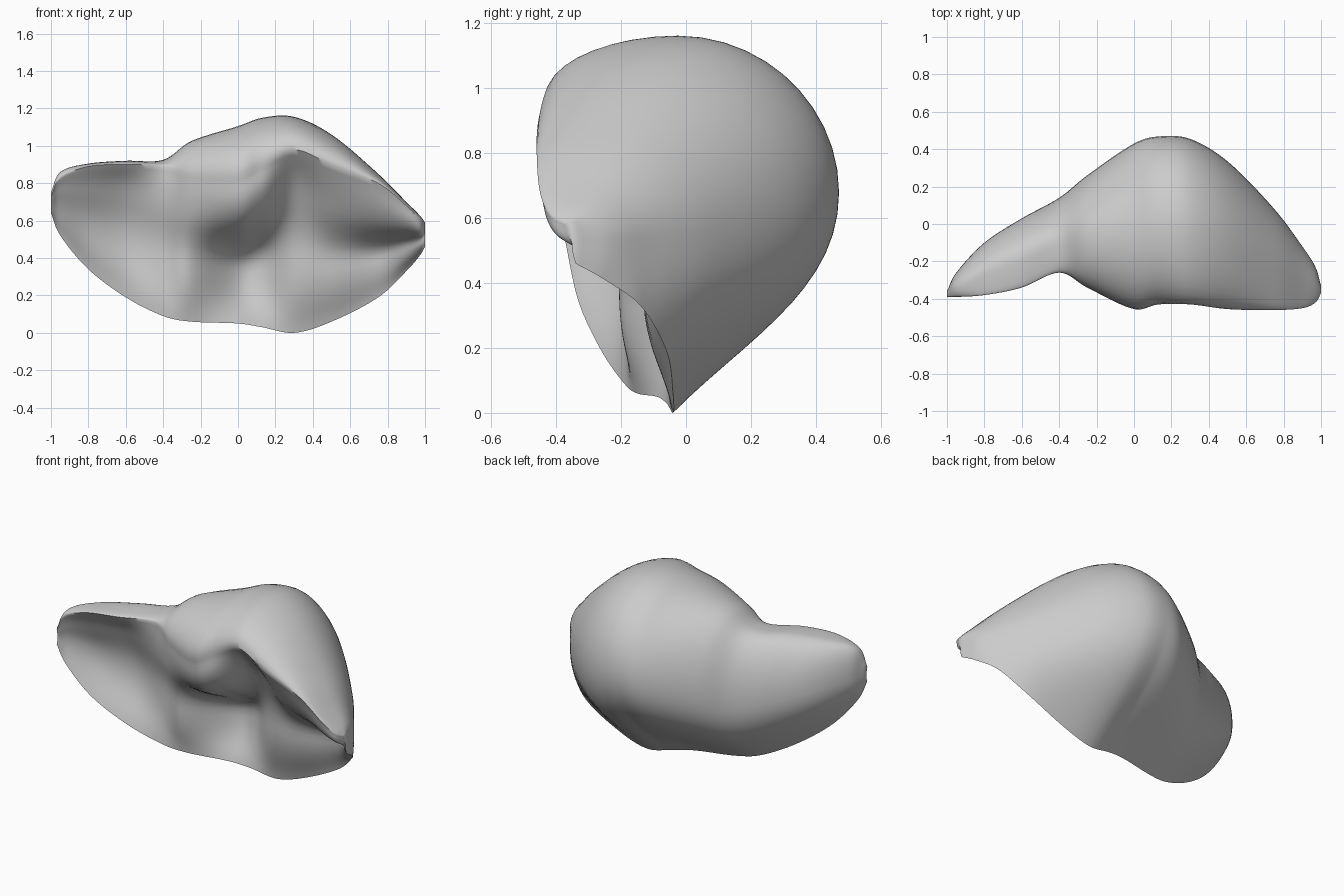
import bpy, bmesh, math
from mathutils import Vector
from mathutils.geometry import interpolate_bezier

cube = bpy.data.objects.get("Cube")
if cube:
    bpy.data.objects.remove(cube, do_unlink=True)

# Stations along the shell: x, bottom rim (y, z), back y, top z,
# front rim (y, z), inner fold (y, z), hollow y
STATIONS = [
    (-1, -.39, .64, -.36, .75, -.39, .73, -.385, .71, -.38),
    (-.95, -.37, .52, -.26, .86, -.39, .83, -.36, .76, -.33),
    (-.8, -.33, .34, -.1, .905, -.38, .89, -.3, .76, -.23),
    (-.6, -.26, .19, .03, .92, -.34, .9, -.24, .75, -.16),
    (-.4, -.19, .09, .14, .925, -.26, .89, -.24, .7, -.17),
    (-.25, -.15, .06, .26, 1.025, -.34, .85, -.31, .65, -.2),
    (0, -.09, .05, .43, 1.105, -.455, .85, -.38, .62, -.01),
    (.13, -.06, .03, .468, 1.15, -.43, .91, -.37, .68, -.01),
    (.3, -.04, 0, .455, 1.155, -.43, .98, -.25, .74, -.12),
    (.5, -.04, .06, .335, 1.06, -.455, .9, -.3, .66, -.13),
    (.75, -.06, .19, .08, .85, -.46, .8, -.35, .6, -.12),
    (.9, -.14, .33, -.12, .7, -.45, .68, -.4, .57, -.23),
    (.97, -.25, .41, -.23, .63, -.42, .61, -.4, .55, -.32),
    (1, -.34, .46, -.33, .59, -.37, .58, -.36, .55, -.35),
]
STEPS = 8


def blend_stations():
    """Smoothly interpolate every column, allowing for uneven spacing."""
    last = len(STATIONS) - 1
    knots = [0]
    for a, b in zip(STATIONS, STATIONS[1:]):
        knots.append(knots[-1] + math.sqrt(math.dist(a, b)))

    def slope(i, col):
        lo, hi = max(i - 1, 0), min(i + 1, last)
        return (STATIONS[hi][col] - STATIONS[lo][col]) / (knots[hi] - knots[lo])

    rows = []
    for i in range(last):
        gap = knots[i + 1] - knots[i]
        for s in range(STEPS):
            t = s / STEPS
            h = t * t * (3 - 2 * t)
            m, n = t * (1 - t) ** 2 * gap, t * t * (t - 1) * gap
            rows.append([q + (r - q) * h + slope(i, c) * m + slope(i + 1, c) * n
                         for c, (q, r) in enumerate(zip(STATIONS[i], STATIONS[i + 1]))])
    rows.append(list(STATIONS[last]))
    return rows


def section(row):
    """Closed outline: round the back, over the top, into the hollow."""
    x, yb, zb, yk, zt, yf, zf, yg, zg, yi = row
    # The narrow wing is fuller low down than the main bulge
    wing = min(max((.15 - x) * 1.6, 0), 1)
    bottom, front, fold = Vector((yb, zb)), Vector((yf, zf)), Vector((yg, zg))
    back = Vector((yk, zb + (.58 - .08 * wing) * (zt - zb)))
    top = Vector(((yk + yf) / 2 - .04 * (zt - zb), zt))
    hollow = Vector((yi, zb + .53 * (zg - zb)))
    up, out = Vector((0, 1)), Vector((1, 0))
    rise = back.y - zb
    bulge = out * min(rise * (.09 + .16 * wing), (yk - yb) * .5)
    bend = (hollow - front) * .2
    arcs = [
        (bottom, bottom.lerp(back, .35) + bulge, back - up * rise * .45, back, 14),
        (back, back + up * (zt - back.y) * .55, top + out * (yk - top.x) * .55, top, 12),
        (top, top - out * (top.x - yf) * .55, front + up * (zt - zf) * .55, front, 10),
        (front, front.lerp(fold, .3), fold - bend, fold, 8),
        (fold, fold + bend, hollow + up * (zg - hollow.y) * .4, hollow, 8),
        (hollow, hollow - up * (hollow.y - zb) * .5, bottom.lerp(hollow, .3), bottom, 12),
    ]
    points = []
    for p, h1, h2, q, n in arcs:
        points += interpolate_bezier(p, h1, h2, q, n)[:-1]
    return [(x, p[0], p[1]) for p in points]


# Skin the sections into one closed shell
bm = bmesh.new()
rings = [[bm.verts.new(p) for p in section(r)] for r in blend_stations()]
for a, b in zip(rings, rings[1:]):
    for j in range(len(a)):
        k = (j + 1) % len(a)
        bm.faces.new((a[j], a[k], b[k], b[j]))
for ring in (rings[0], rings[-1]):
    bm.faces.new(ring)
bmesh.ops.recalc_face_normals(bm, faces=bm.faces)
mesh = bpy.data.meshes.new("shell")
bm.to_mesh(mesh)
bm.free()
shell = bpy.data.objects.new("shell", mesh)
bpy.context.collection.objects.link(shell)

# Plain grey colour
grey = bpy.data.materials.new("plain_grey")
grey.use_nodes = True
colour = (.6, .6, .6, 1)
grey.diffuse_color = colour
grey.node_tree.nodes["Principled BSDF"].inputs["Base Color"].default_value = colour
mesh.materials.append(grey)

# Smooth surfaces with crisp rims
bpy.context.view_layer.objects.active = shell
shell.select_set(True)
bpy.ops.object.shade_smooth_by_angle(angle=math.radians(50))
